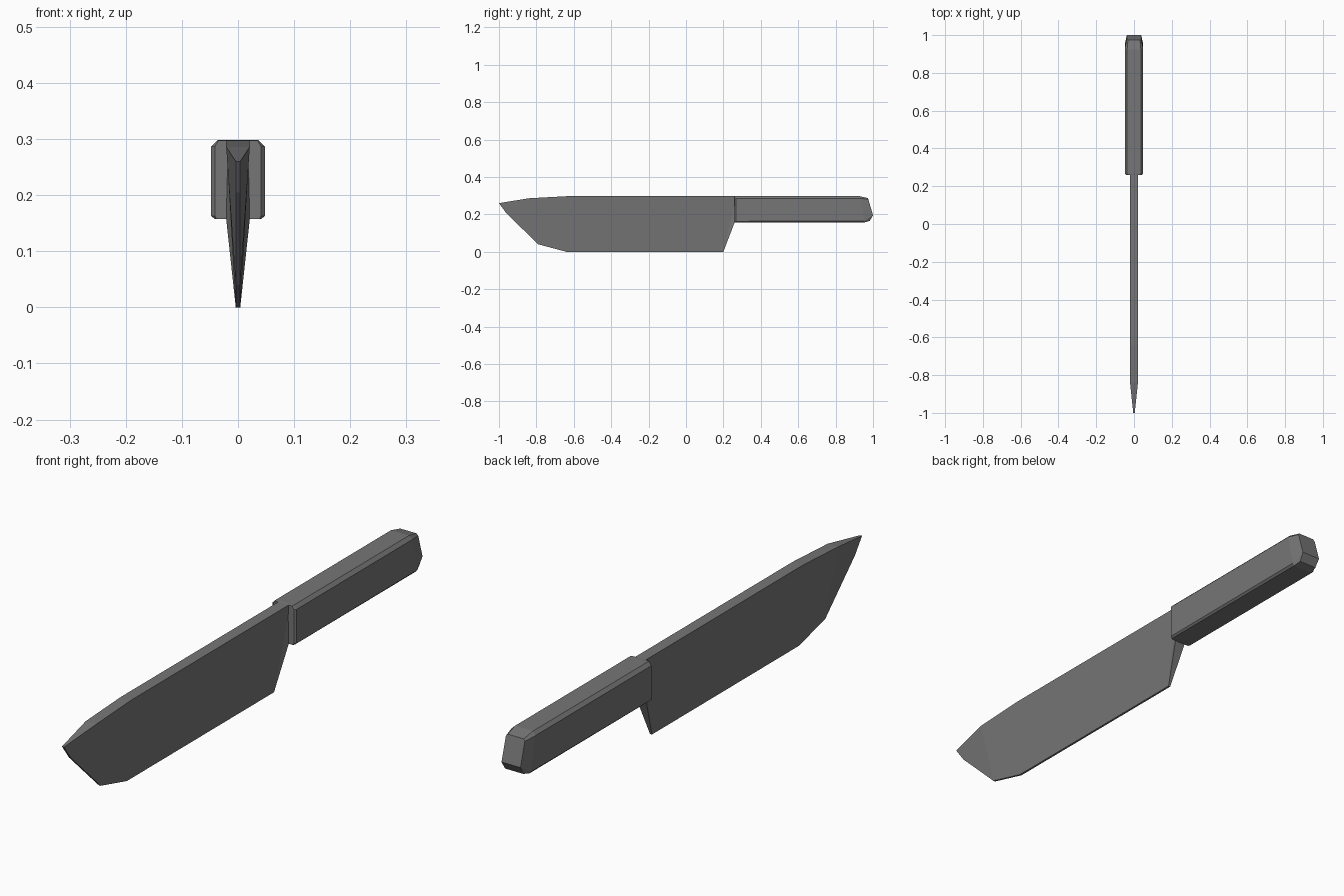
import bpy

if "Cube" in bpy.data.objects:
    bpy.data.objects.remove(bpy.data.objects["Cube"])

steel = bpy.data.materials.new("dark_grey")
steel.diffuse_color = (0.18, 0.18, 0.18, 1)
steel.use_nodes = True
steel.node_tree.nodes["Principled BSDF"].inputs["Base Color"].default_value = steel.diffuse_color


def make_mesh(name, verts, faces):
    mesh = bpy.data.meshes.new(name)
    mesh.from_pydata(verts, [], faces)
    mesh.materials.append(steel)
    obj = bpy.data.objects.new(name, mesh)
    bpy.context.collection.objects.link(obj)
    # consistent outward normals
    import bmesh
    bm = bmesh.new()
    bm.from_mesh(mesh)
    bmesh.ops.recalc_face_normals(bm, faces=bm.faces)
    bm.to_mesh(mesh)
    bm.free()
    return obj


# Blade: outline points (half width, y, z), mirrored into two tapered sides
SPINE, EDGE = 0.021, 0.004
outline = [
    (SPINE, 0.27, 0.297), (SPINE, -0.64, 0.297), (SPINE, -0.84, 0.286),
    (EDGE, -1.0, 0.26),
    (EDGE, -0.96, 0.205), (EDGE, -0.79, 0.04), (EDGE, -0.64, 0.0),
    (EDGE, 0.2, 0.0), (SPINE, 0.26, 0.157), (SPINE, 0.27, 0.157),
]
n = len(outline)
verts = [(s * w, y, z) for s in (1, -1) for w, y, z in outline]
side = [(0, 9, 8, 7), (0, 7, 6, 1), (1, 6, 5, 2), (2, 5, 4, 3)]
faces = side + [tuple(i + n for i in f) for f in side]
faces += [(i, (i + 1) % n, (i + 1) % n + n, i + n) for i in range(n)]
make_mesh("blade", verts, faces)


# Handle: eight-sided chamfered rings lofted along y
def ring(corners):
    """Four right-hand (x, y, z) corners from top to bottom, mirrored."""
    return corners + [(-x, y, z) for x, y, z in reversed(corners)]


rings = [
    ring([(0.035, 0.26, 0.297), (0.041, 0.26, 0.287),
          (0.041, 0.26, 0.163), (0.038, 0.26, 0.157)]),
    ring([(0.036, 0.267, 0.298), (0.048, 0.267, 0.286),
          (0.048, 0.267, 0.163), (0.041, 0.267, 0.157)]),
    ring([(0.036, 0.925, 0.298), (0.048, 0.93, 0.286),
          (0.048, 0.955, 0.165), (0.041, 0.955, 0.157)]),
    ring([(0.032, 0.973, 0.287), (0.038, 0.975, 0.28),
          (0.038, 1.0, 0.195), (0.036, 0.982, 0.165)]),
]
verts = [v for r in rings for v in r]
faces = [(8 * r + i, 8 * r + (i + 1) % 8, 8 * r + 8 + (i + 1) % 8, 8 * r + 8 + i)
         for r in range(3) for i in range(8)]
faces.append(tuple(range(8)))                       # front end
faces.append((24, 25, 26, 29, 30, 31))              # slanted butt
faces.append((26, 27, 28, 29))                      # butt underside
make_mesh("handle", verts, faces)
